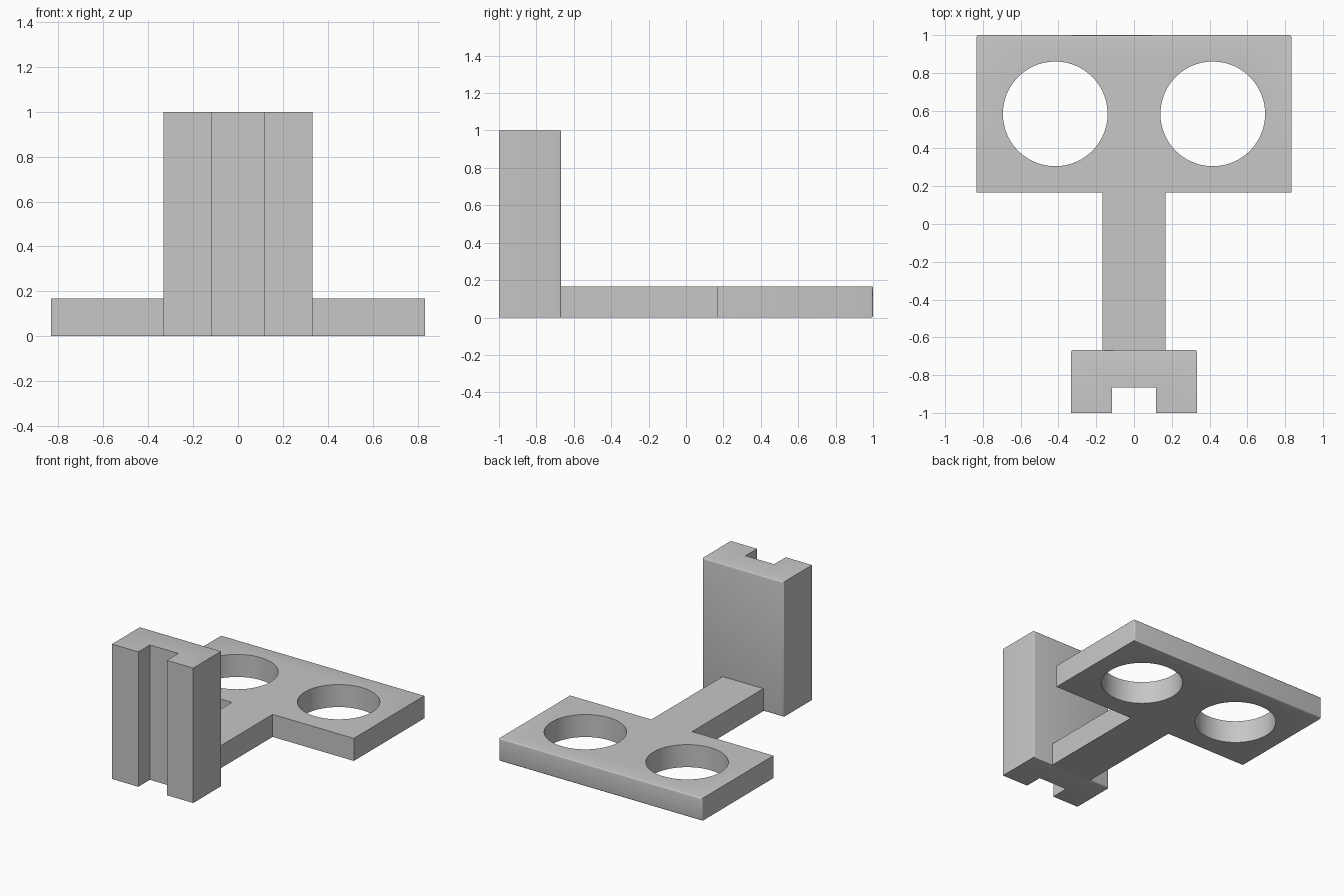
import bpy
import bmesh

cube = bpy.data.objects.get("Cube")
if cube:
    bpy.data.objects.remove(cube, do_unlink=True)

grey = bpy.data.materials.new("plain grey")
grey.use_nodes = True
colour = (0.57, 0.57, 0.57, 1)
grey.diffuse_color = colour
grey.node_tree.nodes["Principled BSDF"].inputs["Base Color"].default_value = colour

ROUND = 0.01


def mirrored_prism(name, half, height, back):
    """Extrude a left-right symmetric outline and round the edges of its back face."""
    outline = half + [(-x, y) for x, y in reversed(half)]
    bm = bmesh.new()
    base = bm.faces.new([bm.verts.new((x, y, 0)) for x, y in outline])
    top = bmesh.ops.extrude_face_region(bm, geom=[base])["geom"]
    bmesh.ops.translate(bm, vec=(0, 0, height),
                        verts=[v for v in top if isinstance(v, bmesh.types.BMVert)])
    bmesh.ops.recalc_face_normals(bm, faces=bm.faces)
    rim = [e for e in bm.edges if all(abs(v.co.y - back) < 1e-4 for v in e.verts)]
    bmesh.ops.bevel(bm, geom=rim, offset=ROUND, segments=3, profile=0.5,
                    affect='EDGES')
    mesh = bpy.data.meshes.new(name)
    bm.to_mesh(mesh)
    bm.free()
    mesh.materials.append(grey)
    obj = bpy.data.objects.new(name, mesh)
    bpy.context.collection.objects.link(obj)
    return obj


def select(obj):
    bpy.ops.object.select_all(action='DESELECT')
    obj.select_set(True)
    bpy.context.view_layer.objects.active = obj


# Flat holder plate with its arm reaching slightly into the rounded block edge
plate = mirrored_prism("holder_plate_and_arm", [
    (0.167, -0.667 - ROUND), (0.167, 0.167), (0.833, 0.167), (0.833, 1)],
    0.167, 1)

# Two round holes
for side in (-1, 1):
    bpy.ops.mesh.primitive_cylinder_add(vertices=96, radius=0.277, depth=1,
                                        location=(side * 0.417, 0.583, 0.083))
    cutter = bpy.context.object
    cutter.name = "hole_cutter"
    cutter.hide_render = True
    cutter.data.materials.append(grey)
    select(plate)
    cut = plate.modifiers.new("hole", 'BOOLEAN')
    cut.operation = 'DIFFERENCE'
    cut.solver = 'EXACT'
    cut.object = cutter
    bpy.ops.object.modifier_apply(modifier=cut.name)
    bpy.data.objects.remove(cutter, do_unlink=True)

# Upright block with a vertical slot in its front
block = mirrored_prism("slotted_block", [
    (0.117, -0.865), (0.117, -1), (0.333, -1), (0.333, -0.667)], 1, -0.667)

for part in (plate, block):
    select(part)
    bpy.ops.object.shade_smooth_by_angle(angle=0.6)
